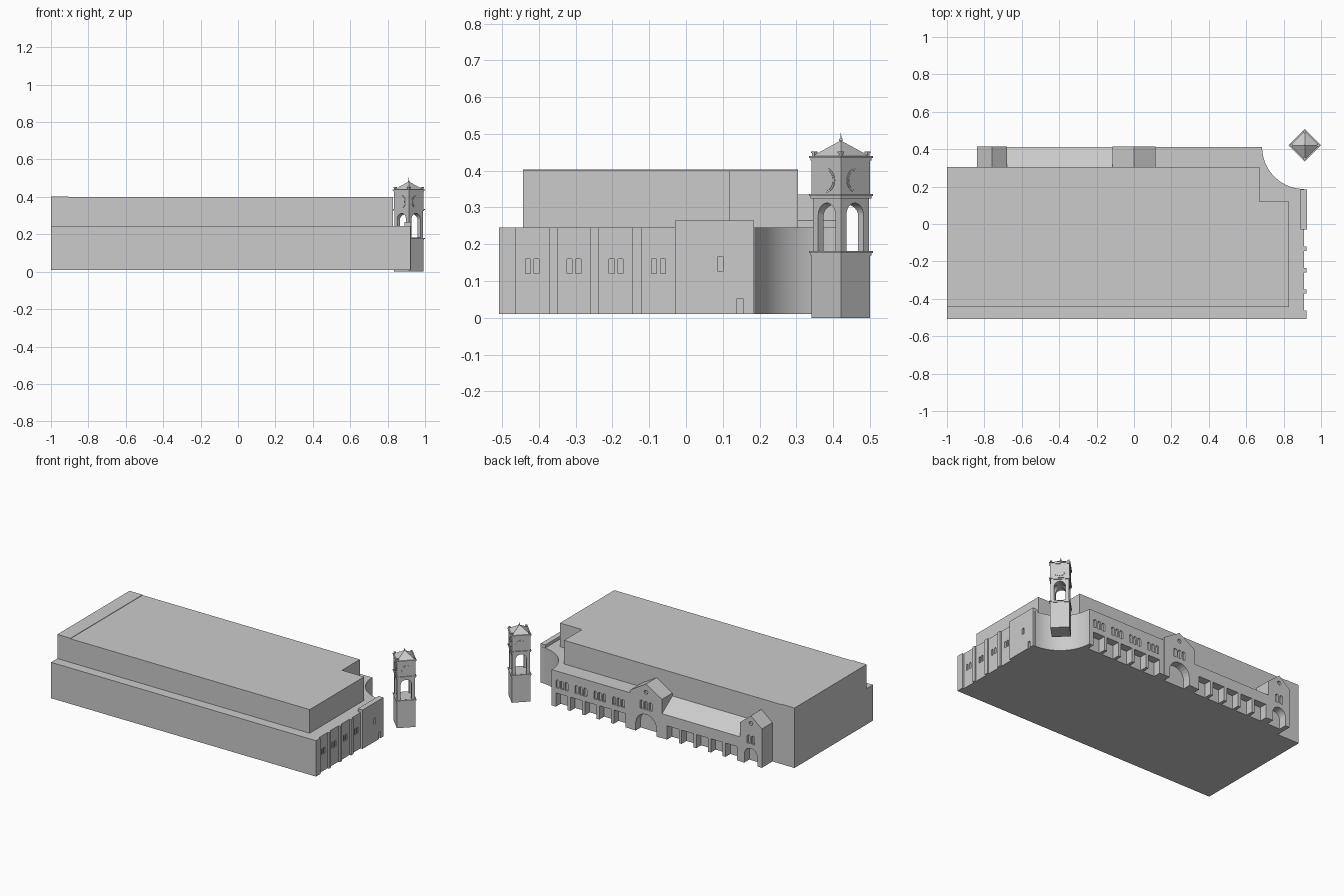
import bpy, bmesh, math
from mathutils import Matrix

cube = bpy.data.objects.get("Cube")
if cube:
    bpy.data.objects.remove(cube, do_unlink=True)

GREY = (0.6, 0.6, 0.6, 1)
stone = bpy.data.materials.new("grey_stone")
stone.use_nodes = True
stone.diffuse_color = GREY
stone.node_tree.nodes["Principled BSDF"].inputs["Base Color"].default_value = GREY

PLANES = {"x": lambda u, v, w: (w, u, v),
          "y": lambda u, v, w: (u, w, v),
          "z": lambda u, v, w: (u, v, w)}


def add_prism(bm, points, axis, lo, hi):
    """Extrude a closed profile along an axis."""
    put = PLANES[axis]
    a = [bm.verts.new(put(u, v, lo)) for u, v in points]
    b = [bm.verts.new(put(u, v, hi)) for u, v in points]
    bm.faces.new(a)
    bm.faces.new(b[::-1])
    for i in range(len(a)):
        j = (i + 1) % len(a)
        bm.faces.new((a[j], a[i], b[i], b[j]))


def rect(u0, u1, v0, v1):
    return [(u0, v0), (u1, v0), (u1, v1), (u0, v1)]


def arch(c, width, z0, z1, n=12):
    r = width / 2
    top = [(c + r * math.cos(math.pi * i / n), z1 - r + r * math.sin(math.pi * i / n))
           for i in range(n + 1)]
    return [(c - r, z0), (c + r, z0)] + top


def circle(c, z, r, n=16):
    return [(c + r * math.cos(math.tau * i / n), z + r * math.sin(math.tau * i / n))
            for i in range(n)]


def finish(name, bm, matrix=None):
    bmesh.ops.recalc_face_normals(bm, faces=bm.faces)
    mesh = bpy.data.meshes.new(name)
    bm.to_mesh(mesh)
    bm.free()
    mesh.materials.append(stone)
    obj = bpy.data.objects.new(name, mesh)
    bpy.context.collection.objects.link(obj)
    if matrix:
        obj.matrix_world = matrix
    return obj


def build(name, *prisms, matrix=None):
    bm = bmesh.new()
    for p in prisms:
        add_prism(bm, *p)
    return finish(name, bm, matrix)


def activate(obj):
    bpy.context.view_layer.update()
    bpy.ops.object.select_all(action="DESELECT")
    obj.select_set(True)
    bpy.context.view_layer.objects.active = obj


def carve(obj, *prisms, matrix=None):
    """Cut each group of prisms out of an object."""
    cutter = build("cutter", *prisms, matrix=matrix)
    cutter.hide_render = True
    mod = obj.modifiers.new("openings", "BOOLEAN")
    mod.operation, mod.solver, mod.object = "DIFFERENCE", "EXACT", cutter
    activate(obj)
    bpy.ops.object.modifier_apply(modifier=mod.name)
    bpy.data.objects.remove(cutter, do_unlink=True)


# Lower storey with the concave corner
BASE, ROOF, TOP = 0.01, 0.245, 0.4
BACK, INNER, FRONT, SIDE = 0.412, 0.305, -0.508, 0.91
R = 0.225
curve = [(SIDE - R * math.sin(t), BACK - R * math.cos(t))
         for t in (math.pi / 2 * i / 24 for i in range(25))]
outline = [(-1, FRONT), (SIDE, FRONT)] + curve + [(0.05, BACK), (0.05, INNER), (-1, INNER)]
lower = build("lower_storey", (outline, "z", BASE, ROOF))

# Rear arcade, window groups and side windows of the lower storey
WING_CUT = BACK - 0.05
arcade = [(rect(0.15 + i * 0.105, 0.235 + i * 0.105, 0, 0.1), "y", WING_CUT, 0.5)
          for i in range(5)]
windows = [(arch(0.2 + g * 0.137 + k * 0.032, 0.022, 0.135, 0.188, 8), "y", BACK - 0.012, 0.5)
           for g in range(4) for k in (-1, 0, 1)]
carve(lower, *arcade, *windows)
side_windows = [(rect(y + k - 0.007, y + k + 0.007, 0.12, 0.16), "x", SIDE - 0.006, 1)
                for y in (-0.418, -0.305, -0.19, -0.075) for k in (-0.012, 0.012)]
carve(lower, *side_windows)
activate(lower)
bpy.ops.object.shade_smooth_by_angle(angle=math.radians(25))

# Set-back upper storey and its slim roof ridge
upper = [(-1, -0.443), (0.83, -0.443), (0.83, 0.12), (0.67, 0.12), (0.67, INNER), (-1, INNER)]
build("upper_storey", (upper, "z", ROOF, TOP))
build("roof_edge_strip", (rect(-1, -0.905, -0.443, INNER), "z", TOP, TOP + 0.003))

# Pilasters and entrance block on the right wall
pilasters = [(FRONT, -0.463), (-0.371, -0.35), (-0.26, -0.236), (-0.145, -0.121)]
build("side_pilasters", *[(rect(SIDE - 0.01, SIDE + 0.011, a, b), "z", BASE, ROOF)
                          for a, b in pilasters])
entrance = build("side_entrance_wall", (rect(SIDE - 0.02, SIDE + 0.015, -0.03, 0.185),
                                        "z", BASE, 0.265))
carve(entrance, (rect(0.085, 0.102, 0.127, 0.165), "x", SIDE + 0.005, 1),
      (rect(0.138, 0.155, 0, 0.053), "x", SIDE + 0.005, 1))

# Low rear wing with a lean-to roof and arcade
wing = build("rear_low_wing", ([(INNER, BASE), (BACK, BASE), (BACK, 0.17), (INNER, ROOF)],
                               "x", -0.68, -0.115))
carve(wing, *[(rect(-0.66 + i * 0.106, -0.575 + i * 0.106, 0, 0.1), "y", WING_CUT, 0.5)
              for i in range(5)])


# Gabled rear pavilions
def pavilion(name, cx, half, eave, ridge, door, door_top, slots):
    profile = [(cx - half, BASE), (cx + half, BASE), (cx + half, eave), (cx, ridge),
               (cx - half, eave)]
    obj = build(name, (profile, "y", INNER, BACK + 0.002))
    carve(obj, (arch(cx, door, 0, door_top), "y", WING_CUT, 0.5),
          (circle(cx, eave + 0.015, 0.013), "y", BACK - 0.01, 0.5),
          *[(arch(cx + s, 0.022, door_top + 0.03, door_top + 0.085, 8), "y", BACK - 0.012, 0.5)
            for s in slots])


carve(lower, (rect(0, 0.113, 0, 0.3), "y", INNER, 0.5))
pavilion("centre_gable", 0, 0.115, 0.265, 0.335, 0.15, 0.135, (-0.032, 0, 0.032))
pavilion("end_gable", -0.76, 0.08, 0.265, 0.33, 0.095, 0.115, (-0.016, 0.016))

# Bell tower, turned a quarter-right-angle to the building
TURN = Matrix.Translation((0.913, 0.421, 0)) @ Matrix.Rotation(math.pi / 4, 4, "Z")


def square(h):
    return rect(-h, h, -h, h)


S, C = 0.056, 0.0615
build("tower_base", (square(S), "z", 0, 0.175), matrix=TURN)
belfry = build("tower_belfry", (square(S - 0.002), "z", 0.175, 0.33), matrix=TURN)
for axis in "xy":
    carve(belfry, (arch(0, 0.066, 0.182, 0.312, 16), axis, -0.1, 0.1), matrix=TURN)
build("tower_clock_stage", (square(S), "z", 0.33, 0.435), matrix=TURN)
for name, z in (("lower", 0.173), ("middle", 0.328), ("upper", 0.432)):
    build(name + "_cornice", (square(C - 0.003), "z", z - 0.004, z + 0.003),
          (square(C), "z", z + 0.003, z + 0.008), matrix=TURN)

# Pyramid roof
bm = bmesh.new()
bmesh.ops.create_cone(bm, cap_ends=True, segments=4, radius1=0.079, radius2=0, depth=0.043,
                      matrix=Matrix.Translation((0, 0, 0.4605)) @ Matrix.Rotation(math.pi / 4, 4, "Z"))
finish("tower_roof", bm, TURN)

# Finial and corner posts
bm = bmesh.new()
bmesh.ops.create_uvsphere(bm, u_segments=10, v_segments=6, radius=0.005,
                          matrix=Matrix.Translation((0, 0, 0.484)))
bmesh.ops.create_cone(bm, cap_ends=True, segments=8, radius1=0.003, radius2=0.0005, depth=0.03,
                      matrix=Matrix.Translation((0, 0, 0.488)))
finish("tower_finial", bm, TURN)
corners = [(x, y) for x in (-0.051, 0.051) for y in (-0.051, 0.051)]
build("corner_posts", *[(rect(x - h, x + h, y - h, y + h), "z", a, b) for x, y in corners
                        for h, a, b in ((0.004, 0.439, 0.448), (0.006, 0.448, 0.452))],
      matrix=TURN)

# Round frame on each face of the clock stage
for i in range(4):
    bm = bmesh.new()
    for radius, depth in ((0.033, 0.003), (0.028, 0.005)):
        bmesh.ops.create_cone(bm, cap_ends=True, segments=24, radius1=radius, radius2=radius,
                              depth=depth)
    face = Matrix.Rotation(i * math.pi / 2, 4, "Z") @ Matrix.Translation((S, 0, 0.374))
    finish("clock_frame_%d" % (i + 1), bm, TURN @ face @ Matrix.Rotation(math.pi / 2, 4, "Y"))
